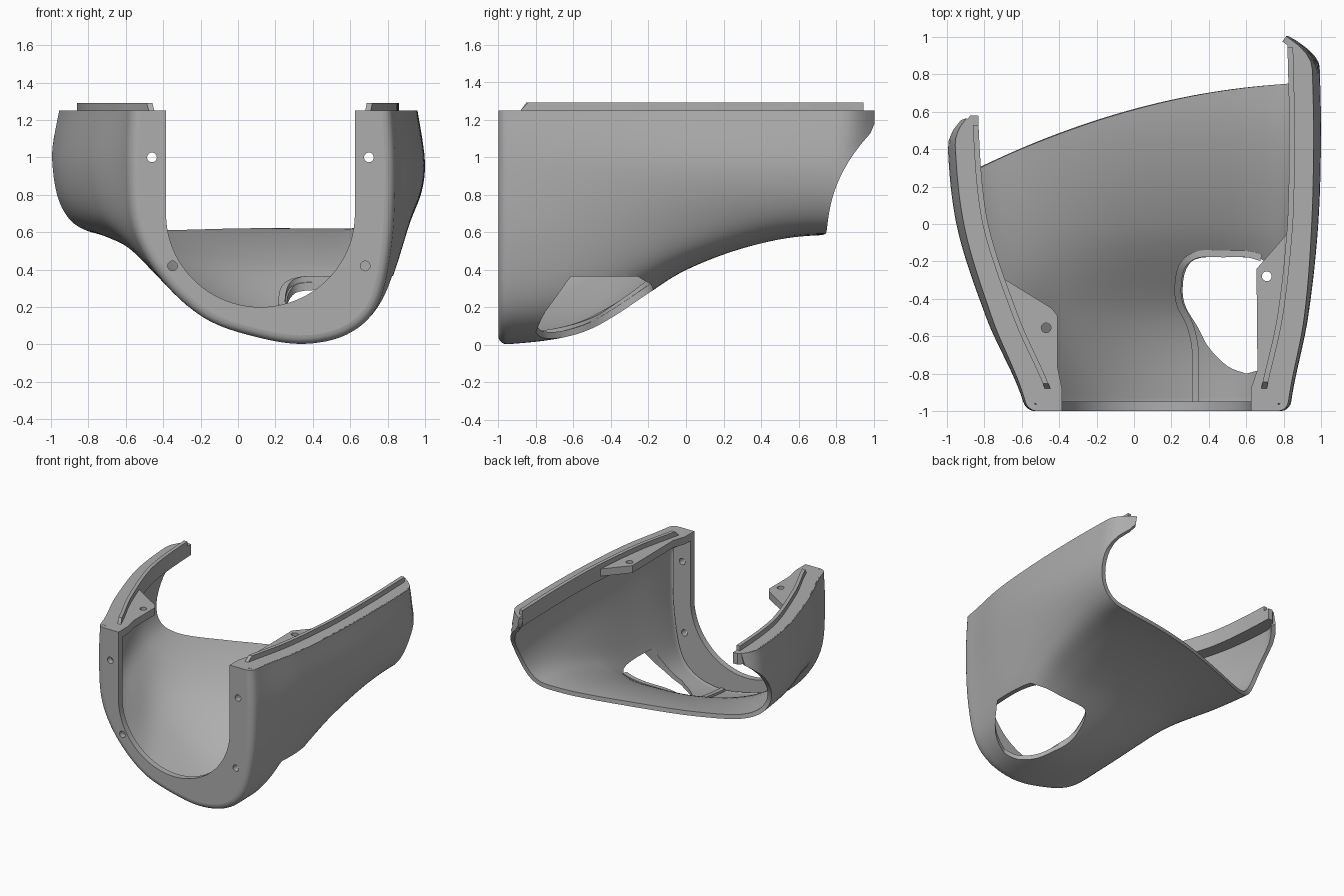
import bpy, bmesh, math
from mathutils import Vector
from mathutils.bvhtree import BVHTree

cube = bpy.data.objects.get("Cube")
if cube:
    bpy.data.objects.remove(cube)

grey = bpy.data.materials.new("plain grey")
grey.use_nodes = True
grey.diffuse_color = (0.42, 0.42, 0.42, 1)
grey.node_tree.nodes["Principled BSDF"].inputs["Base Color"].default_value = (0.42, 0.42, 0.42, 1)

TOP = 1.25
# Outer cross-sections (x, z), from the right rim under the floor to the left rim
STATIONS = [-1, -0.5, 0, 0.5, 1]
SECTIONS = [
    [(-.57, TOP), (-.58, .95), (-.55, .62), (-.41, .35), (-.17, .13), (.12, .03),
     (.37, 0), (.6, .06), (.75, .22), (.82, .55), (.835, .95), (.82, TOP)],
    [(-.76, TOP), (-.79, .95), (-.74, .70), (-.6, .54), (-.38, .34), (0, .15),
     (.36, .085), (.62, .13), (.79, .28), (.885, .58), (.93, .95), (.91, TOP)],
    [(-.91, TOP), (-.95, .95), (-.9, .72), (-.74, .59), (-.4, .49), (0, .42),
     (.35, .4), (.62, .41), (.82, .48), (.93, .68), (.985, .95), (.95, TOP)],
    [(-.96, TOP), (-1, 1), (-.96, .74), (-.82, .61), (-.45, .58), (0, .57),
     (.35, .565), (.62, .565), (.83, .6), (.95, .73), (1, .95), (.96, TOP)],
    [(-.96, TOP), (-1, 1), (-.96, .75), (-.82, .62), (-.45, .6), (0, .6),
     (.35, .59), (.62, .59), (.83, .61), (.95, .74), (.99, .95), (.95, TOP)],
]


def spline(pts, t):
    """Smooth curve through evenly spaced points, t from 0 to 1."""
    n = len(pts) - 1
    t = min(max(t, 0), 1) * n
    i = min(int(t), n - 1)
    f = t - i
    a, b, c, d = (Vector(pts[min(max(k, 0), n)]) for k in range(i - 1, i + 3))
    return b + (c - a) * f / 2 + (2 * a - 5 * b + 4 * c - d) * f * f / 2 + (3 * (b - c) + d - a) * f ** 3 / 2


def section(u, y):
    return spline([spline(s, u) for s in SECTIONS], (y + 1) / 2)


def back_edge(p):
    """Swept-back rear trim, as y for a point of the section."""
    x = p.x
    h = min(max((p.y - .58) / .57, 0), 1)
    return .615 + .27 * x - .13 * x * x + (.29 - .042 * x) * h ** 2.2


def tip_bend(x, y):
    """Round the rim tips inward."""
    if x > 0:
        return x - .13 * max(0, (y - .83) / .17) ** 2
    return x + .08 * max(0, (y - .42) / .16) ** 2


def shell_point(u, v):
    y = 0.5
    for _ in range(12):
        y = .5 * y + .5 * back_edge(section(u, y))
    y = -1 + (y + 1) * v
    p = section(u, y)
    # rounded front corner
    r = .05
    d = min(y + 1, r)
    inset = r - math.sqrt(max(0, r * r - (r - d) ** 2))
    if inset > 0:
        t = (section(min(u + .01, 1), y) - section(max(u - .01, 0), y)).normalized()
        p = p + Vector((-t.y, t.x)) * inset
    z = TOP if u in (0, 1) else min(p.y, TOP)
    wall = min(max((z - .6) / .4, 0), 1)
    return Vector((p.x + (tip_bend(p.x, y) - p.x) * wall, y, z))


def make(name, verts, faces, fix=True):
    bm = bmesh.new()
    vs = [bm.verts.new(v) for v in verts]
    for f in faces:
        bm.faces.new([vs[i] for i in f])
    if fix:
        bmesh.ops.recalc_face_normals(bm, faces=bm.faces)
    me = bpy.data.meshes.new(name)
    bm.to_mesh(me)
    bm.free()
    me.materials.append(grey)
    ob = bpy.data.objects.new(name, me)
    bpy.context.collection.objects.link(ob)
    return ob


def sweep(name, rings):
    """Closed solid through a list of rings with equal point counts."""
    n, m = len(rings[0]), len(rings)
    faces = [(i * n + k, i * n + (k + 1) % n, (i + 1) * n + (k + 1) % n, (i + 1) * n + k)
             for i in range(m - 1) for k in range(n)]
    faces += [tuple(range(n)), tuple(range((m - 1) * n, m * n))]
    return make(name, [p for r in rings for p in r], faces)


def prism(name, outline, low, high):
    return sweep(name, [[(x, y, z) for x, y in outline] for z in (low, high)])


def activate(ob):
    bpy.ops.object.select_all(action='DESELECT')
    ob.select_set(True)
    bpy.context.view_layer.objects.active = ob


def apply(ob, kind, **settings):
    activate(ob)
    mod = ob.modifiers.new(kind.lower(), kind)
    for key, value in settings.items():
        setattr(mod, key, value)
    bpy.ops.object.modifier_apply(modifier=mod.name)


def cut(ob, cutter):
    apply(ob, 'BOOLEAN', object=cutter, operation='DIFFERENCE', solver='EXACT')
    bpy.data.objects.remove(cutter)


def drill(ob, centre, axis):
    ring = [(.026 * math.cos(a * math.tau / 24), .026 * math.sin(a * math.tau / 24)) for a in range(24)]
    c = Vector(centre)
    place = (lambda a, b, d: c + Vector((a, d, b))) if axis == 'Y' else (lambda a, b, d: c + Vector((a, b, d)))
    cut(ob, sweep("drill", [[place(a, b, d) for a, b in ring] for d in (-.15, .15)]))


# Curved shell
NU = 72
steps = [0, .0015, .005, .01, .017, .026] + [i / 44 for i in range(2, 45)]
grid = [[shell_point(i / NU, v) for i in range(NU + 1)] for v in steps]
W = NU + 1
quads = [(j * W + i, (j + 1) * W + i, (j + 1) * W + i + 1, j * W + i + 1)
         for j in range(len(steps) - 1) for i in range(NU)]
shell = make("curved_shell", [p for row in grid for p in row], quads, fix=False)
if shell.data.polygons[NU * 20 + NU // 2].normal.z > 0:
    shell.data.flip_normals()
apply(shell, 'SOLIDIFY', thickness=.035, offset=-1)
tree = BVHTree.FromPolygons([v.co for v in shell.data.vertices], [p.vertices for p in shell.data.polygons])

# Opening low on the left side of the floor
corners = [(.6, -.8), (.5, -.76), (.4, -.66), (.34, -.55), (.28, -.45), (.26, -.36), (.28, -.24), (.36, -.18),
           (.62, -.18), (.74, -.21), (.83, -.3), (.86, -.45), (.83, -.6), (.73, -.75), (.6, -.8)]
hole = [tuple(spline(corners, i / 56)) for i in range(56)]
cut(shell, prism("opening_cutter", hole, -.3, .365))

# Raised lip beside the opening, following the floor
lip = [(.33, -.96), (.33, -.8), (.325, -.65), (.295, -.53), (.245, -.43), (.235, -.33), (.26, -.22),
       (.34, -.163), (.48, -.16), (.6, -.16), (.68, -.18)]
rings = []
for i in range(45):
    p = spline(lip, i / 44)
    side = spline(lip, min(i / 44 + .01, 1)) - spline(lip, max(i / 44 - .01, 0))
    side = Vector((-side.y, side.x)).normalized() * .018
    z = tree.ray_cast(Vector((p.x, p.y, 1)), Vector((0, 0, -1)))[0].z
    a, b = p + side, p - side
    rings.append([(a.x, a.y, z - .015), (b.x, b.y, z - .015), (b.x, b.y, z + .02), (a.x, a.y, z + .02)])
sweep("opening_lip", rings)

# Front flange with a U-shaped mouth
outer = [(p.x, p.z) for p in grid[0]]
mouth = []
STRAIGHT, R = .55, .505
total = 2 * STRAIGHT + math.pi * R
for i in range(W):
    s = total * i / NU
    a = min(max((s - STRAIGHT) / R, 0), math.pi)
    drop = min(s, STRAIGHT, total - s)
    mouth.append((.12 - R * math.cos(a), TOP - drop - .5 * math.sin(a)))
rings = [[(o[0], -1, o[1]), (m[0], -1, m[1]), (m[0], -.95, m[1]), (o[0], -.95, o[1])]
         for o, m in zip(outer, mouth)]
flange = sweep("front_flange", rings)
for x, z in [(-.46, 1), (.7, 1), (-.35, .42), (.68, .42)]:
    drill(flange, (x, -1, z), 'Y')

# Thick rim and raised ridge along each wall, s = +1 on the left
for s, u, end, word in [(1, 1, .995, "left"), (-1, 0, .58, "right")]:
    def rim_x(y):
        o = section(u, y).x
        return tip_bend(o, y) - s * .008, o - s * (.13 + .03 * max(0, -y))
    rim, ridge = [], []
    for i in range(51):
        y = -.96 + (end + .96) * i / 50
        o, n = rim_x(y)
        rim.append([(o, y, TOP), (n, y, TOP), (n, y, 1.16), (o, y, 1.16)])
        y = -.88 + (end + .83) * i / 50
        o, n = rim_x(y)
        h = TOP + .04 * min(1, i)
        ridge.append([(n, y, h), (n + s * .03, y, h), (n + s * .03, y, 1.22), (n, y, 1.22)])
    sweep(word + "_rim", rim)
    sweep(word + "_ridge", ridge)

# Mounting tabs with screw holes
left_tab = prism("left_tab", [(.625, -.97), (.625, -.88), (.66, -.78), (.655, -.24), (.82, -.05),
                              (.86, -.05), (.83, -.5), (.77, -.97)], 1.19, TOP)
drill(left_tab, (.71, -.28, TOP), 'Z')
right_tab = prism("right_tab", [(-.385, -.97), (-.385, -.88), (-.41, -.76), (-.41, -.49), (-.44, -.45),
                                (-.7, -.29), (-.76, -.29), (-.52, -.97)], 1.19, TOP)
drill(right_tab, (-.47, -.555, TOP), 'Z')

# Smooth shading with crisp edges
for ob in list(bpy.context.collection.objects):
    if ob.type == 'MESH':
        activate(ob)
        bpy.ops.object.shade_smooth_by_angle(angle=math.radians(35))
